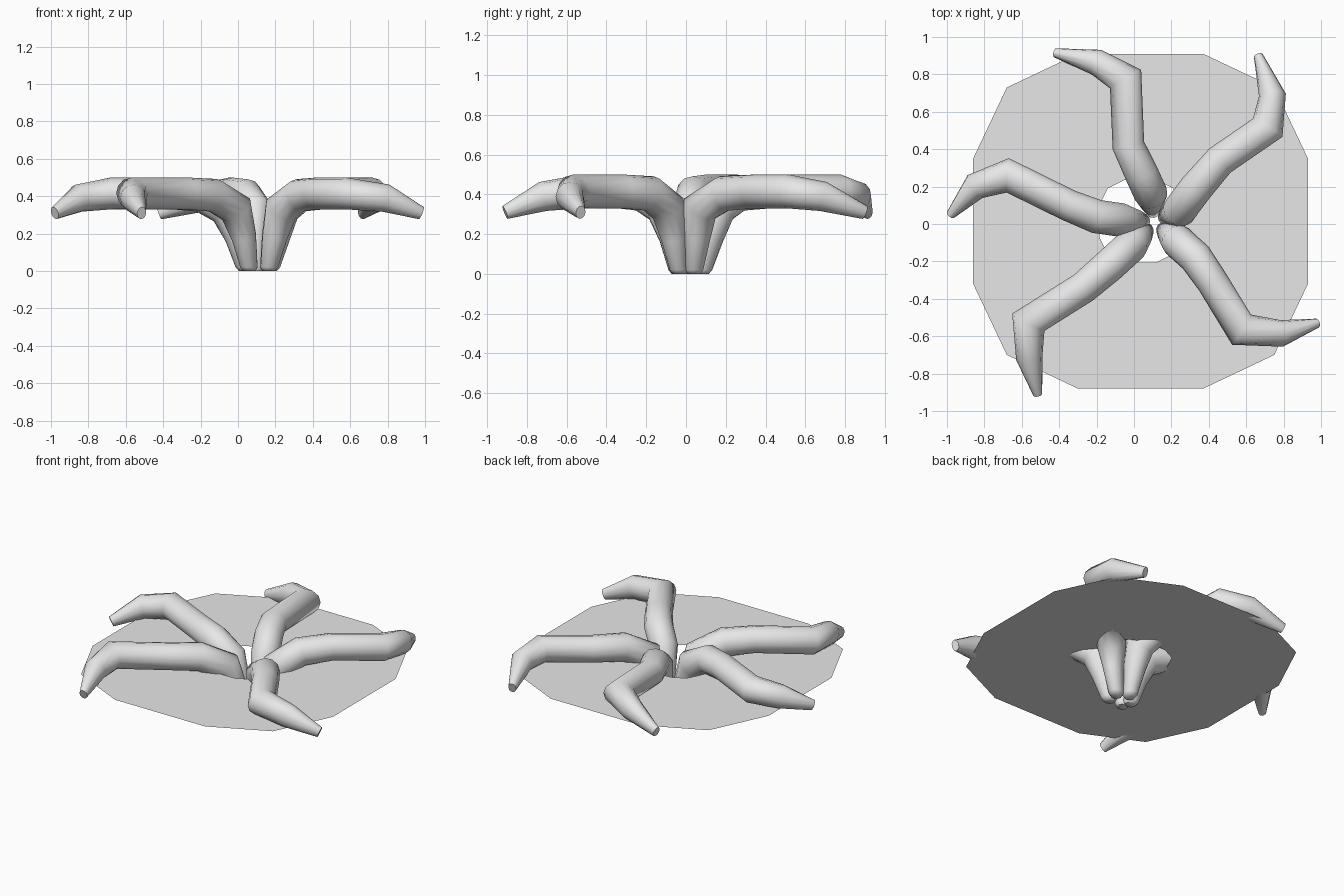
import bpy, bmesh, math
from mathutils import Vector

if "Cube" in bpy.data.objects:
    bpy.data.objects.remove(bpy.data.objects["Cube"], do_unlink=True)

SIDES = 12
HUB = Vector((0.11, 0.01))

grey = bpy.data.materials.new("light grey")
grey.use_nodes = True
grey.diffuse_color = (0.8, 0.8, 0.8, 1)
grey.node_tree.nodes["Principled BSDF"].inputs["Base Color"].default_value = (0.8, 0.8, 0.8, 1)


def finish(bm, name, smooth=None):
    """Turn a bmesh into a named, coloured object."""
    mesh = bpy.data.meshes.new(name)
    bm.to_mesh(mesh)
    bm.free()
    mesh.materials.append(grey)
    obj = bpy.data.objects.new(name, mesh)
    bpy.context.collection.objects.link(obj)
    if smooth:
        bpy.ops.object.select_all(action='DESELECT')
        bpy.context.view_layer.objects.active = obj
        obj.select_set(True)
        bpy.ops.object.shade_smooth_by_angle(angle=math.radians(smooth))
    return obj


def flat(v):
    return Vector((v.x, v.y, 0)).normalized()


def tube(name, path, sizes):
    """Loft elliptical rings along a path, mitred at the bends."""
    bm = bmesh.new()
    rings = []
    last = len(path) - 1
    for i, (p, (w, h)) in enumerate(zip(path, sizes)):
        before = (p - path[max(i - 1, 0)]).normalized()
        after = (path[min(i + 1, last)] - p).normalized()
        tangent = (before + after).normalized()
        side = flat(tangent).cross(Vector((0, 0, 1)))
        up = side.cross(tangent)
        if 0 < i < last:
            w /= max(0.8, flat(tangent).dot(flat(after)))
        if i < 2:
            # the foot stands flat on the ground
            up = Vector((-flat(tangent).x, -flat(tangent).y, 0))
        ring = []
        for k in range(SIDES):
            a = math.tau * k / SIDES
            ring.append(bm.verts.new(p + side * w * math.cos(a) + up * h * math.sin(a)))
        rings.append(ring)
    for a, b in zip(rings, rings[1:]):
        for k in range(SIDES):
            n = (k + 1) % SIDES
            bm.faces.new((a[k], a[n], b[n], b[k]))
    bm.faces.new(rings[0])
    bm.faces.new(rings[-1])
    bmesh.ops.recalc_face_normals(bm, faces=bm.faces)
    return finish(bm, name, 60)


# Five curling arms: plan points from the bend at the hub out to the tip
arms = {
    "front_left_arm": [(.23, -.09), (.33, -.18), (.42, -.31), (.575, -.565), (.79, -.585), (.98, -.53)],
    "back_left_arm": [(.24, .07), (.33, .19), (.46, .34), (.715, .515), (.74, .69), (.665, .9)],
    "back_arm": [(.09, .16), (.04, .27), (-.03, .42), (-.045, .775), (-.2, .865), (-.42, .915)],
    "right_arm": [(-.06, .02), (-.2, .04), (-.35, .1), (-.675, .26), (-.85, .2), (-.98, .05)],
    "front_right_arm": [(-.01, -.11), (-.13, -.22), (-.27, -.34), (-.565, -.525), (-.56, -.72), (-.515, -.91)],
}
foot = [(.07, 0), (.073, .02), (.11, .18)]           # distance from hub, height
heights = [.33, .405, .415, .415, .39, .31]
sizes = [(.032, .035), (.045, .05), (.065, .07), (.09, .095), (.09, .09),
         (.085, .085), (.085, .085), (.07, .075), (.025, .035)]

for name, plan in arms.items():
    out = (Vector(plan[0]) - HUB).normalized()
    path = [Vector((*(HUB + out * r), z)) for r, z in foot]
    path += [Vector((x, y, z)) for (x, y), z in zip(plan, heights)]
    tube(name, path, sizes)

# Thin twelve-sided disc with a matching hole for the arms
bm = bmesh.new()
loops = []
for half, corner, flat_half in ((.895, .715, .335), (.22, .175, .085)):
    loop = []
    for q in range(4):
        c, s = round(math.cos(q * math.pi / 2)), round(math.sin(q * math.pi / 2))
        for x, y in ((half, -flat_half), (half, flat_half), (corner, corner)):
            loop.append(bm.verts.new((.035 + x * c - y * s, .015 + x * s + y * c, .32)))
    loops.append(loop)
outer, inner = loops
for k in range(12):
    n = (k + 1) % 12
    bm.faces.new((outer[k], outer[n], inner[n], inner[k]))
finish(bm, "disc")
